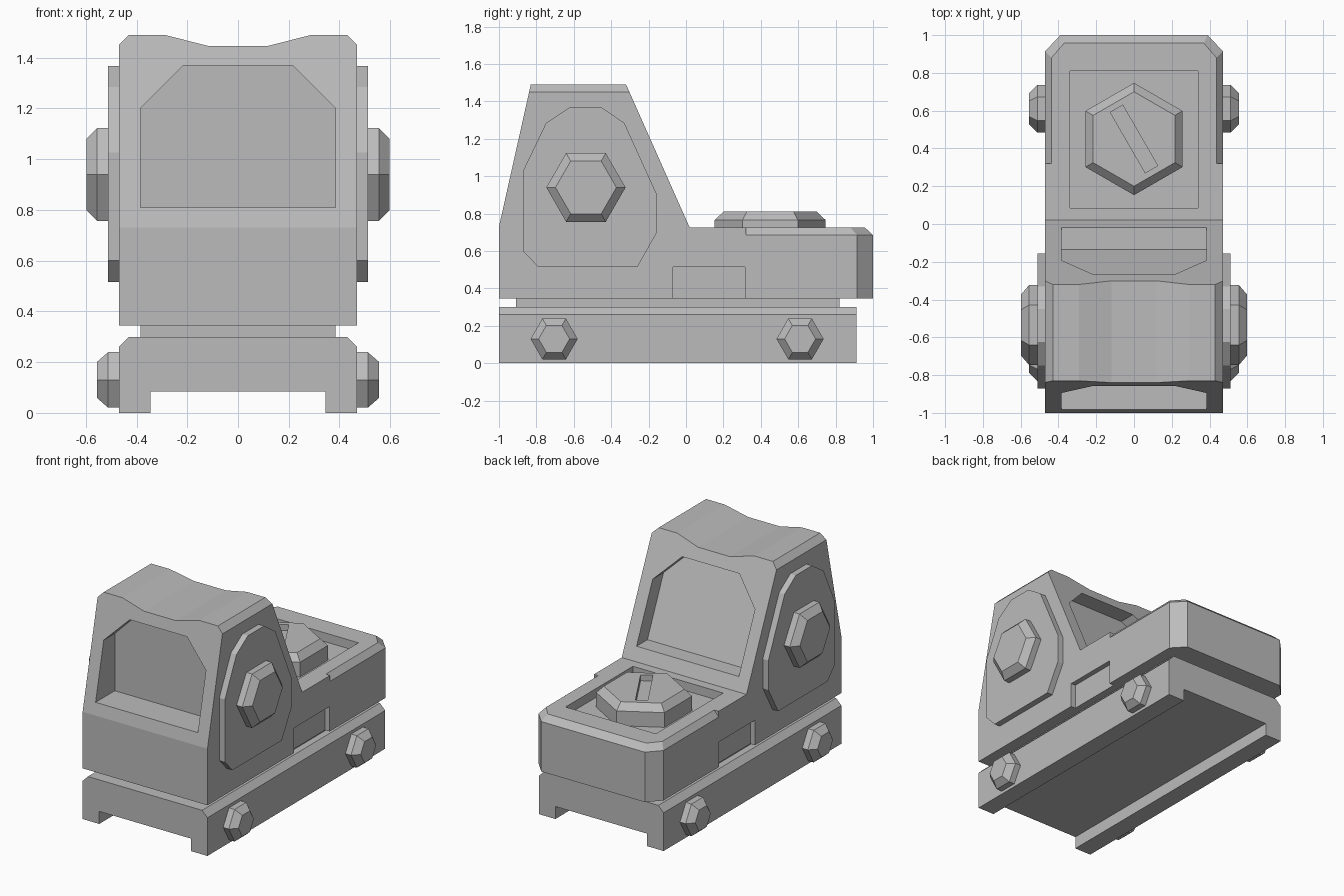
import bpy, bmesh, math
from mathutils import Vector

cube = bpy.data.objects.get("Cube")
if cube:
    bpy.data.objects.remove(cube, do_unlink=True)

GREY = (0.5, 0.5, 0.5, 1.0)
metal = bpy.data.materials.new("matte grey")
metal.use_nodes = True
metal.diffuse_color = GREY
metal.node_tree.nodes["Principled BSDF"].inputs["Base Color"].default_value = GREY


def loft(name, rings):
    """Closed solid skinned through rings of equal point count."""
    bm = bmesh.new()
    loops = [[bm.verts.new(p) for p in ring] for ring in rings]
    n = len(loops[0])
    for a, b in zip(loops, loops[1:]):
        for i in range(n):
            j = (i + 1) % n
            bm.faces.new((a[i], a[j], b[j], b[i]))
    bm.faces.new(loops[0])
    bm.faces.new(loops[-1])
    bmesh.ops.recalc_face_normals(bm, faces=bm.faces[:])
    mesh = bpy.data.meshes.new(name)
    bm.to_mesh(mesh)
    bm.free()
    mesh.materials.append(metal)
    obj = bpy.data.objects.new(name, mesh)
    bpy.context.collection.objects.link(obj)
    return obj


def place(axis, u, v, d):
    return {"x": (d, u, v), "y": (u, d, v), "z": (u, v, d)}[axis]


def prism(name, outline, axis, start, end):
    return loft(name, [[place(axis, u, v, d) for u, v in outline] for d in (start, end)])


def box(name, x0, x1, y0, y1, z0, z1):
    return prism(name, [(x0, y0), (x1, y0), (x1, y1), (x0, y1)], "z", z0, z1)


def hex_stud(name, axis, centre, radius, top_radius, depths, turn=0.0):
    """Six-sided knob with a chamfered outer end."""
    rings = []
    for r, d in zip((radius, radius, top_radius), depths):
        angles = [turn + math.radians(60 * i) for i in range(6)]
        rings.append([place(axis, centre[0] + r * math.cos(a), centre[1] + r * math.sin(a), d)
                      for a in angles])
    return loft(name, rings)


def boolean(target, tool, operation):
    """Apply a boolean and discard the helper."""
    mod = target.modifiers.new("cut", "BOOLEAN")
    mod.operation, mod.object, mod.solver = operation, tool, "EXACT"
    bpy.context.view_layer.update()
    deps = bpy.context.evaluated_depsgraph_get()
    mesh = bpy.data.meshes.new_from_object(target.evaluated_get(deps))
    target.modifiers.clear()
    target.data = mesh
    bpy.data.objects.remove(tool, do_unlink=True)


def mirrored(points):
    """Complete a right-hand outline with its reflection."""
    return points + [(-u, v) for u, v in reversed(points)]


# Housing: side silhouette trimmed by the dipped hood outline
body = prism("housing", [(-1, .345), (.32, .345), (.32, .725), (.02, .725),
                         (-.32, 1.49), (-.83, 1.49), (-1, .73)], "x", -.6, .6)
hood = mirrored([(.47, .2), (.47, 1.45), (.43, 1.49), (.29, 1.49), (.12, 1.447)])
boolean(body, prism("hood_trim", hood, "y", -1.5, 1.5), "INTERSECT")

# Rear deck with clipped corners and a chamfered rim
deck_low = mirrored([(.47, .25), (.47, .915), (.39, 1)])
deck_top = mirrored([(.437, .25), (.437, .88), (.37, .957)])
deck = loft("deck", [[(x, y, z) for x, y in ring] for ring, z in
                     ((deck_low, .345), (deck_low, .685), (deck_top, .725))])
boolean(body, deck, "UNION")

# Window recesses: upright glass in front, sloping glass behind
window = mirrored([(.385, .81), (.385, 1.2), (.215, 1.37)])
boolean(body, prism("front_window_cut", window, "y", -1.3, -.775), "DIFFERENCE")
slope = -.34 / .765
rear_cut = loft("rear_window_cut", [[(x, -.135 + slope * (z - .81), z) for x, z in window],
                                    [(x, .3, z) for x, z in window]])
boolean(body, rear_cut, "DIFFERENCE")

# Deck pocket and side notches
boolean(body, box("pocket_cut", -.34, .34, .085, .81, .665, .9), "DIFFERENCE")
for side in (-1, 1):
    x0, x1 = sorted((side * .435, side * .6))
    boolean(body, box("notch_cut", x0, x1, -.07, .315, .2, .515), "DIFFERENCE")

# Adjustment dial with a diagonal slot
dial = hex_stud("dial", "z", (0, .45), .297, .25, (.64, .765, .81), math.radians(30))
along = Vector((.5, -.866)) * .185
across = Vector((.866, .5)) * .038
mid = Vector((0, .45))
slot = [tuple(mid + s * along + t * across) for s, t in ((-1, -1), (1, -1), (1, 1), (-1, 1))]
boolean(dial, prism("slot_cut", slot, "z", .77, .9), "DIFFERENCE")

# Neck and clamp rail
box("neck", -.385, .385, -.91, .82, .28, .36)
rail = mirrored([(.345, .085), (.345, 0), (.47, 0), (.47, .26), (.43, .3)])
prism("clamp_rail", rail, "y", -1, .912)

# Side plates and bolts
plate = [(-.79, .515), (-.26, .515), (-.155, .7), (-.155, .9), (-.33, 1.285),
         (-.45, 1.367), (-.625, 1.367), (-.748, 1.285), (-.872, 1.027), (-.872, .6)]
for side, label in ((1, "left"), (-1, "right")):
    prism(label + "_side_plate", plate, "x", side * .46, side * .512)
    hex_stud(label + "_side_knob", "x", (-.535, .94), .212, .163,
             [side * d for d in (.5, .555, .597)])
    for y, end in ((-.705, "front"), (.61, "rear")):
        hex_stud(f"{label}_{end}_clamp_bolt", "x", (y, .13), .126, .083,
                 [side * d for d in (.46, .512, .555)])
